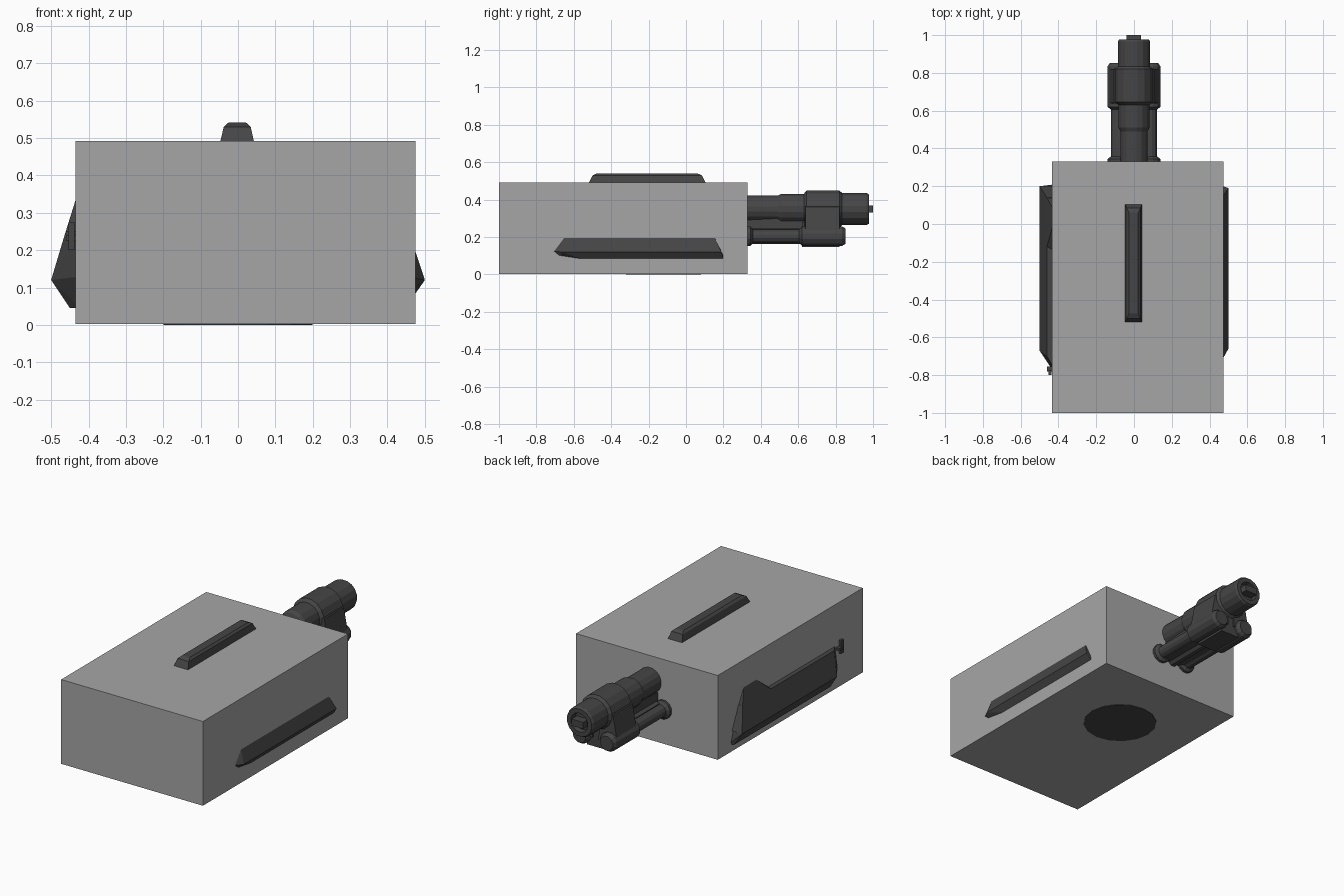
import bpy, bmesh, math
from mathutils import Matrix

cube = bpy.data.objects.get("Cube")
if cube:
    bpy.data.objects.remove(cube, do_unlink=True)


def material(name, value):
    m = bpy.data.materials.new(name)
    m.use_nodes = True
    col = (value, value, value, 1)
    m.diffuse_color = col
    m.node_tree.nodes["Principled BSDF"].inputs["Base Color"].default_value = col
    return m


LIGHT = material("light grey", 0.38)
DARK = material("dark grey", 0.06)


def finish(name, bm, mat):
    bmesh.ops.recalc_face_normals(bm, faces=bm.faces)
    mesh = bpy.data.meshes.new(name)
    bm.to_mesh(mesh)
    bm.free()
    mesh.materials.append(mat)
    ob = bpy.data.objects.new(name, mesh)
    bpy.context.collection.objects.link(ob)
    return ob


def box(name, x, y, z, mat=DARK):
    bm = bmesh.new()
    bmesh.ops.create_cube(bm, size=1)
    for v in bm.verts:
        v.co = [r[0] if c < 0 else r[1] for c, r in zip(v.co, (x, y, z))]
    return finish(name, bm, mat)


def hull(name, points, mat=DARK):
    bm = bmesh.new()
    for p in points:
        bm.verts.new(p)
    res = bmesh.ops.convex_hull(bm, input=bm.verts)
    junk = {g for g in res["geom_interior"] if isinstance(g, bmesh.types.BMVert)}
    bmesh.ops.delete(bm, geom=list(junk), context='VERTS')
    bmesh.ops.dissolve_limit(bm, angle_limit=0.01, verts=bm.verts, edges=bm.edges)
    return finish(name, bm, mat)


def turned(name, x, z, profile, sides=12):
    """Rings of (y, radius) around an axis along y."""
    bm = bmesh.new()
    rings = []
    for y, r in profile:
        angles = [2 * math.pi * (i + 0.5) / sides for i in range(sides)]
        rings.append([bm.verts.new((x + r * math.cos(a), y, z + r * math.sin(a))) for a in angles])
    for a, b in zip(rings, rings[1:]):
        for i in range(sides):
            j = (i + 1) % sides
            bm.faces.new((a[i], a[j], b[j], b[i]))
    bm.faces.new(rings[0])
    bm.faces.new(rings[-1])
    return finish(name, bm, DARK)


# Main block and round plate beneath it
box("main_block", (-0.435, 0.475), (-1, 0.33), (0.003, 0.492), LIGHT)
bm = bmesh.new()
bmesh.ops.create_cone(bm, cap_ends=True, segments=16, radius1=0.2, radius2=0.2,
                      depth=0.006, matrix=Matrix.Translation((0, -0.12, 0.003)))
finish("base_plate", bm, DARK)

# Tapered rail on top
rail = [(x, y, 0.48) for x in (-0.05, 0.045) for y in (-0.525, 0.11)]
rail += [(x, y, 0.53) for x in (-0.038, 0.034) for y in (-0.5, 0.085)]
rail += [(x, y, 0.541) for x in (-0.026, 0.022) for y in (-0.475, 0.06)]
hull("top_rail", rail)

# Slim ridge on the +x side
outline = [(-0.65, 0.205), (0.15, 0.205), (0.2, 0.1), (0.2, 0.08),
           (-0.55, 0.08), (-0.6, 0.093), (-0.68, 0.1), (-0.71, 0.125)]
hull("left_ridge", [(0.472, y, z) for y, z in outline]
     + [(0.5, 0.19, 0.12), (0.5, -0.66, 0.12)])

# Large pod on the -x side with a raised rear shoulder
hull("right_pod", [(-0.5, 0.2, 0.12), (-0.5, -0.67, 0.12),
                   (-0.45, 0.2, 0.045), (-0.45, -0.68, 0.045),
                   (-0.42, 0.21, 0.045), (-0.42, -0.73, 0.045),
                   (-0.461, 0.14, 0.25), (-0.461, -0.7, 0.25),
                   (-0.42, 0.14, 0.25), (-0.42, -0.77, 0.25), (-0.42, -0.79, 0.13)])
hull("right_pod_shoulder", [(-0.5, 0.2, 0.12), (-0.5, -0.1, 0.12),
                            (-0.461, 0.14, 0.25), (-0.461, -0.12, 0.25),
                            (-0.42, 0.2, 0.12), (-0.42, -0.14, 0.25),
                            (-0.434, 0.09, 0.336), (-0.434, -0.02, 0.336),
                            (-0.42, 0.09, 0.336), (-0.42, -0.02, 0.336)])
box("right_hook_arm", (-0.46, -0.43), (-0.78, -0.755), (0.225, 0.24))
box("right_hook_tip", (-0.453, -0.438), (-0.8, -0.775), (0.2, 0.275))

# Upper barrel with its thick collar and muzzle
turned("upper_barrel", 0, 0.35,
       [(0.3, 0.073), (0.49, 0.073), (0.51, 0.083), (0.63, 0.083), (0.645, 0.101),
        (0.82, 0.101), (0.835, 0.087), (0.965, 0.087), (0.978, 0.08), (0.978, 0.055),
        (0.95, 0.05)], 16)
box("muzzle_blade", (-0.04, 0.036), (0.93, 1.0), (0.332, 0.37))

# Paired lower tubes with flanges and thick ends
for side, s in (("left", 1), ("right", -1)):
    turned(side + "_lower_tube", s * 0.087, 0.205,
           [(0.3, 0.054), (0.345, 0.054), (0.358, 0.036), (0.605, 0.036),
            (0.62, 0.054), (0.835, 0.054), (0.853, 0.042)])
    # Cheek joining the tube to the barrel collar
    hull(side + "_cheek", [(s * x, y, z) for x, y, z in (
        (0.02, 0.63, 0.2), (0.02, 0.83, 0.2), (0.13, 0.64, 0.23), (0.13, 0.82, 0.23),
        (0.105, 0.64, 0.36), (0.105, 0.82, 0.36), (0.02, 0.64, 0.4), (0.02, 0.82, 0.4))])

# Central body between the tubes
box("lower_body", (-0.08, 0.08), (0.3, 0.62), (0.178, 0.245))
hull("barrel_support", [(x, y, z) for x in (-0.05, 0.05) for y, z in (
    (0.3, 0.24), (0.3, 0.29), (0.5, 0.3), (0.64, 0.3), (0.64, 0.2), (0.35, 0.2))])
box("lower_block", (-0.06, 0.06), (0.62, 0.82), (0.148, 0.28))
turned("lower_centre_tube", 0, 0.19, [(0.3, 0.03), (0.66, 0.03)], 8)
